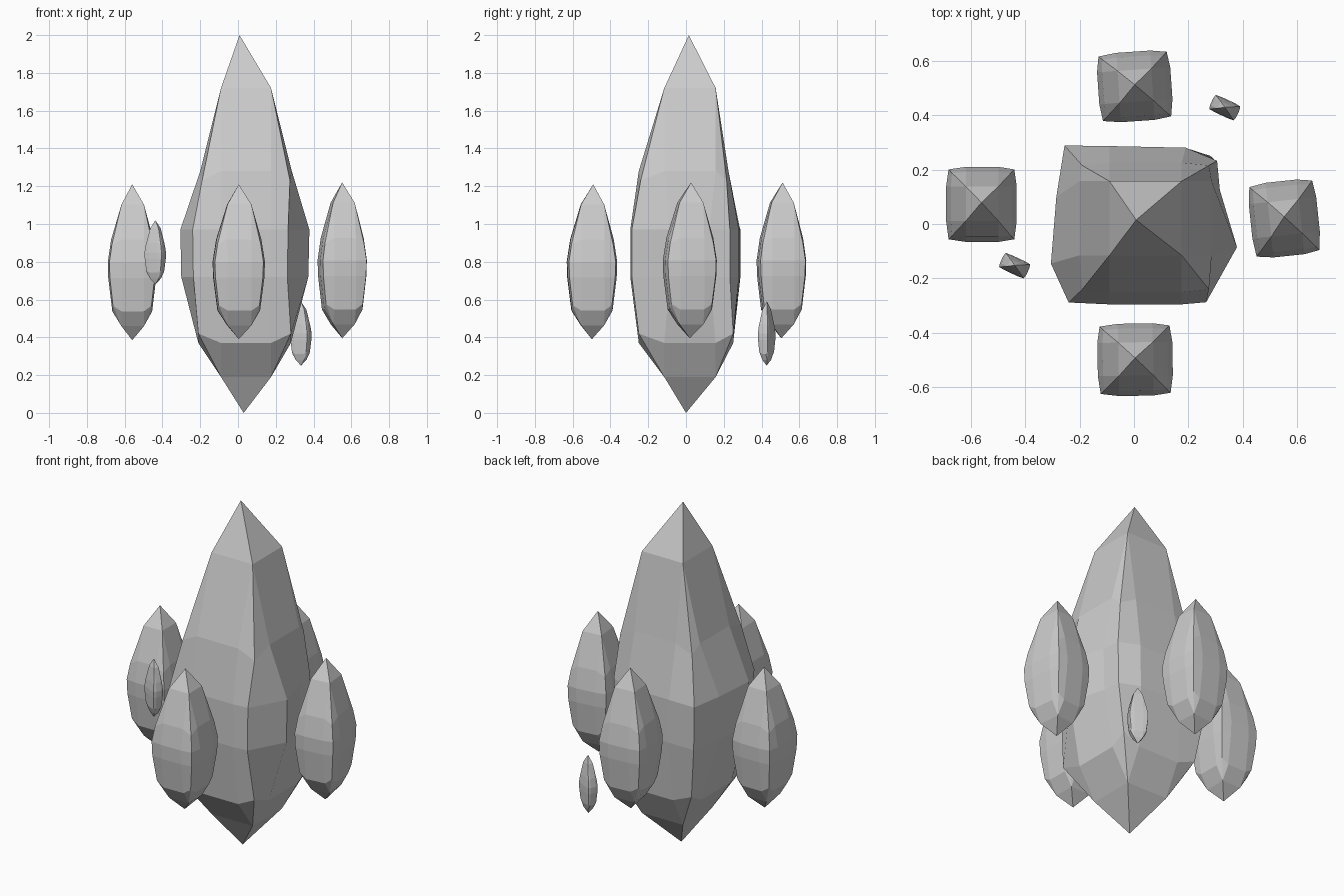
import bpy, bmesh, math

if "Cube" in bpy.data.objects:
    bpy.data.objects.remove(bpy.data.objects["Cube"])

# 12-point ring around a block: two inner points per side plus four corners
def ring(z, outer, inner, corner=0.0, inset=0.0):
    x0, x1, y0, y1 = outer
    a0, a1, b0, b1 = inner
    zc, i = z + corner, inset
    return [(a0, y0, z), (a1, y0, z), (x1 - i, y0 + i, zc),
            (x1, b0, z), (x1, b1, z), (x1 - i, y1 - i, zc),
            (a1, y1, z), (a0, y1, z), (x0 + i, y1 - i, zc),
            (x0, b1, z), (x0, b0, z), (x0 + i, y0 + i, zc)]


# Skin the rings and close them with a point at each end (rings run bottom to top)
def crystal(name, rings, bottom, top, loc=(0, 0, 0), size=(1, 1, 1), turn=0):
    bm = bmesh.new()
    loops = [[bm.verts.new(p) for p in r] for r in rings]
    n = len(loops[0])
    lo, hi = bm.verts.new(bottom), bm.verts.new(top)
    for i in range(n):
        j = (i + 1) % n
        for a, b in zip(loops, loops[1:]):
            bm.faces.new((a[i], a[j], b[j], b[i]))
        bm.faces.new((lo, loops[0][j], loops[0][i]))
        bm.faces.new((loops[-1][i], loops[-1][j], hi))
    bmesh.ops.remove_doubles(bm, verts=bm.verts, dist=1e-5)
    bmesh.ops.recalc_face_normals(bm, faces=bm.faces)
    me = bpy.data.meshes.new(name)
    bm.to_mesh(me)
    bm.free()
    ob = bpy.data.objects.new(name, me)
    ob.location, ob.scale = loc, size
    ob.rotation_euler.z = math.radians(turn)
    bpy.context.collection.objects.link(ob)
    return ob


# Main crystal: irregular waist, squared-off shoulders and ends
core = (-0.09, 0.175, -0.115, 0.157)
waist = [(-0.09, -0.295), (0.175, -0.295), (0.265, -0.287), (0.378, -0.085),
         (0.315, 0.125), (0.305, 0.232), (0.19, 0.28), (-0.09, 0.286),
         (-0.255, 0.288), (-0.285, 0.10), (-0.305, -0.145), (-0.24, -0.288)]
belly = [(x * 0.985, y, 0.72) for x, y in waist]
main_rings = [
    ring(0.19, core, core),
    ring(0.37, (-0.21, 0.28, -0.25, 0.25), core, 0.05, 0.0),
    belly,
    [(x, y, 0.97) for x, y in waist],
    ring(1.28, (-0.2, 0.285, -0.25, 0.225), core, -0.05, 0.01),
    ring(1.72, core, core),
]
crystal("main_crystal", main_rings, (0.03, 0.0, 0.0), (0.008, 0.015, 2.0))


# Shard profile: unit half-width, heights 0 to 1
def box(h, dx=0, dy=0):
    return (dx - h, dx + h, dy - h, dy + h)


tip = box(0.47, 0.02, 0.02)
shard_rings = [
    ring(0.09, tip, tip),
    ring(0.185, box(0.83), tip, 0.035, 0.03),
    ring(0.40, box(1.0), tip, 0.0, 0.07),
    ring(0.50, box(1.02), tip, 0.0, 0.07),
    ring(0.645, box(0.88), tip, -0.035, 0.03),
    ring(0.87, tip, tip),
]
# name, centre x, y, base z, half width x, y, height, turn
shards = [
    ("left_shard", -0.56, 0.072, 0.385, 0.127, 0.135, 0.825, 0),
    ("right_shard", 0.552, 0.02, 0.395, 0.122, 0.135, 0.825, 6),
    ("front_shard", 0.004, -0.498, 0.39, 0.135, 0.13, 0.82, 1),
    ("back_shard", 0.003, 0.505, 0.395, 0.132, 0.125, 0.825, 4),
    ("back_splinter", 0.333, 0.427, 0.25, 0.052, 0.03, 0.34, -25),
    ("front_splinter", -0.438, -0.153, 0.68, 0.052, 0.03, 0.34, -25),
]
for name, x, y, z, sx, sy, h, turn in shards:
    crystal(name, shard_rings, (0, 0, 0), (0, 0.05, 1), (x, y, z), (sx, sy, h), turn)
